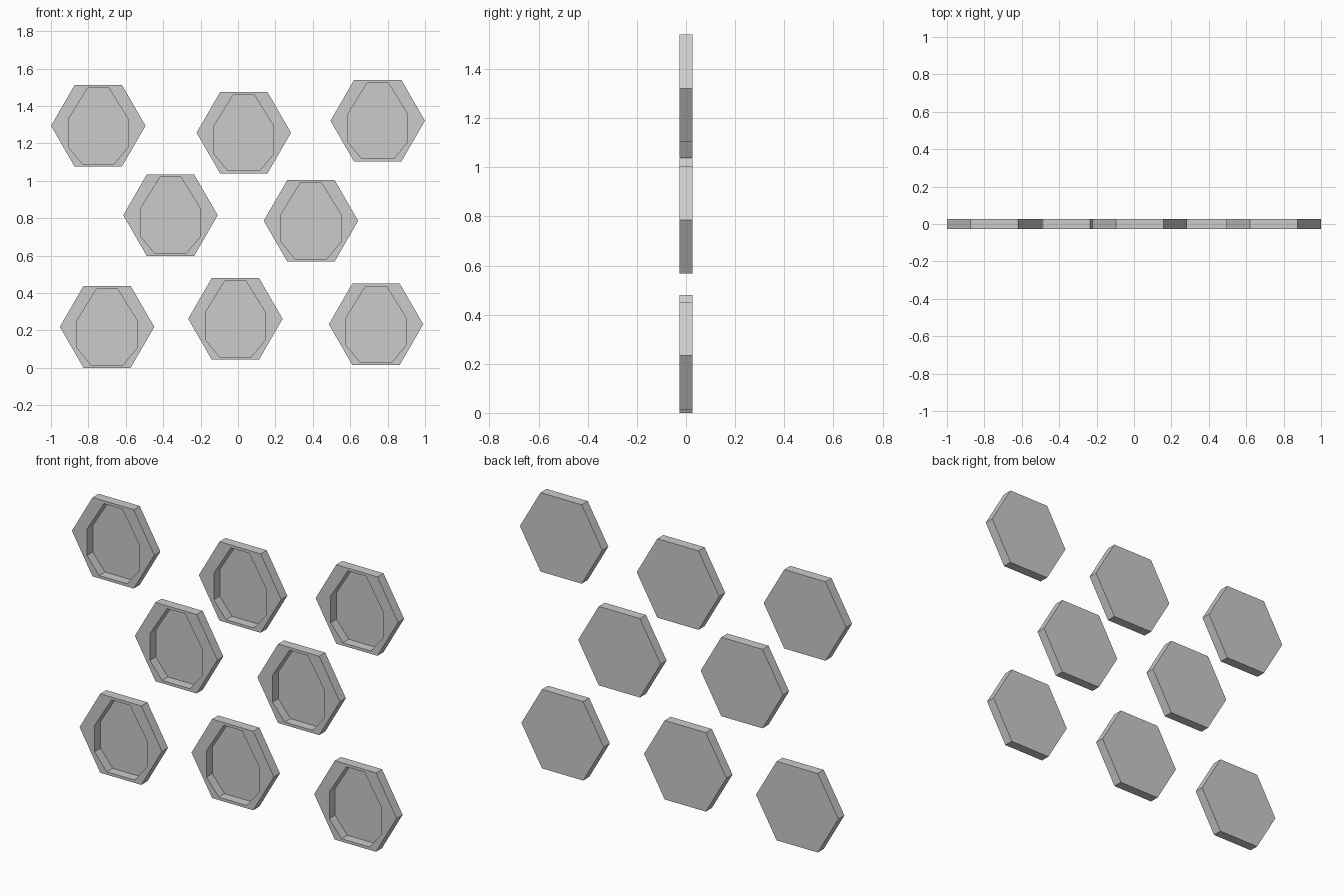
import bpy
import bmesh
from math import cos, sin, pi

if "Cube" in bpy.data.objects:
    bpy.data.objects.remove(bpy.data.objects["Cube"])

R = 0.2525        # tile circumradius
HALF = 0.0265     # half thickness
FLOOR = 0.0245    # depth position of the recess floor

CENTRES = [(-0.747, 1.294), (0.031, 1.257), (0.747, 1.321),
           (-0.361, 0.816), (0.390, 0.786),
           (-0.700, 0.219), (-0.014, 0.262), (0.738, 0.233)]

# Right half of the coffin-like recess outline, bottom to top
half = [(0.085, -0.203), (0.160, -0.112), (0.160, 0.035), (0.056, 0.203)]
recess = half + [(-x, z) for x, z in reversed(half)]
hexagon = [(R * cos(i * pi / 3), R * sin(i * pi / 3)) for i in range(6)]


def ring(bm, points, y):
    verts = [bm.verts.new((x, y, z)) for x, z in points]
    edges = [bm.edges.new((v, verts[i - 1])) for i, v in enumerate(verts)]
    return verts, edges


def walls(bm, a, b):
    for i in range(len(a)):
        bm.faces.new((a[i - 1], a[i], b[i], b[i - 1]))


# Shared tile mesh: hexagonal slab with a recess in the front
bm = bmesh.new()
outer_front, e1 = ring(bm, hexagon, -HALF)
outer_back, _ = ring(bm, hexagon, HALF)
inner_front, e2 = ring(bm, recess, -HALF)
inner_floor, _ = ring(bm, recess, FLOOR)
walls(bm, outer_front, outer_back)
walls(bm, inner_front, inner_floor)
bm.faces.new(outer_back)
bm.faces.new(inner_floor)
bmesh.ops.triangle_fill(bm, edges=e1 + e2, use_beauty=True, normal=(0, -1, 0))
bmesh.ops.recalc_face_normals(bm, faces=bm.faces)
mesh = bpy.data.meshes.new("hexagon_tile")
bm.to_mesh(mesh)
bm.free()

# Scattered wall tiles
for i, (x, z) in enumerate(CENTRES, 1):
    tile = bpy.data.objects.new(f"hexagon_tile_{i}", mesh)
    tile.location = (x, 0, z)
    bpy.context.collection.objects.link(tile)
